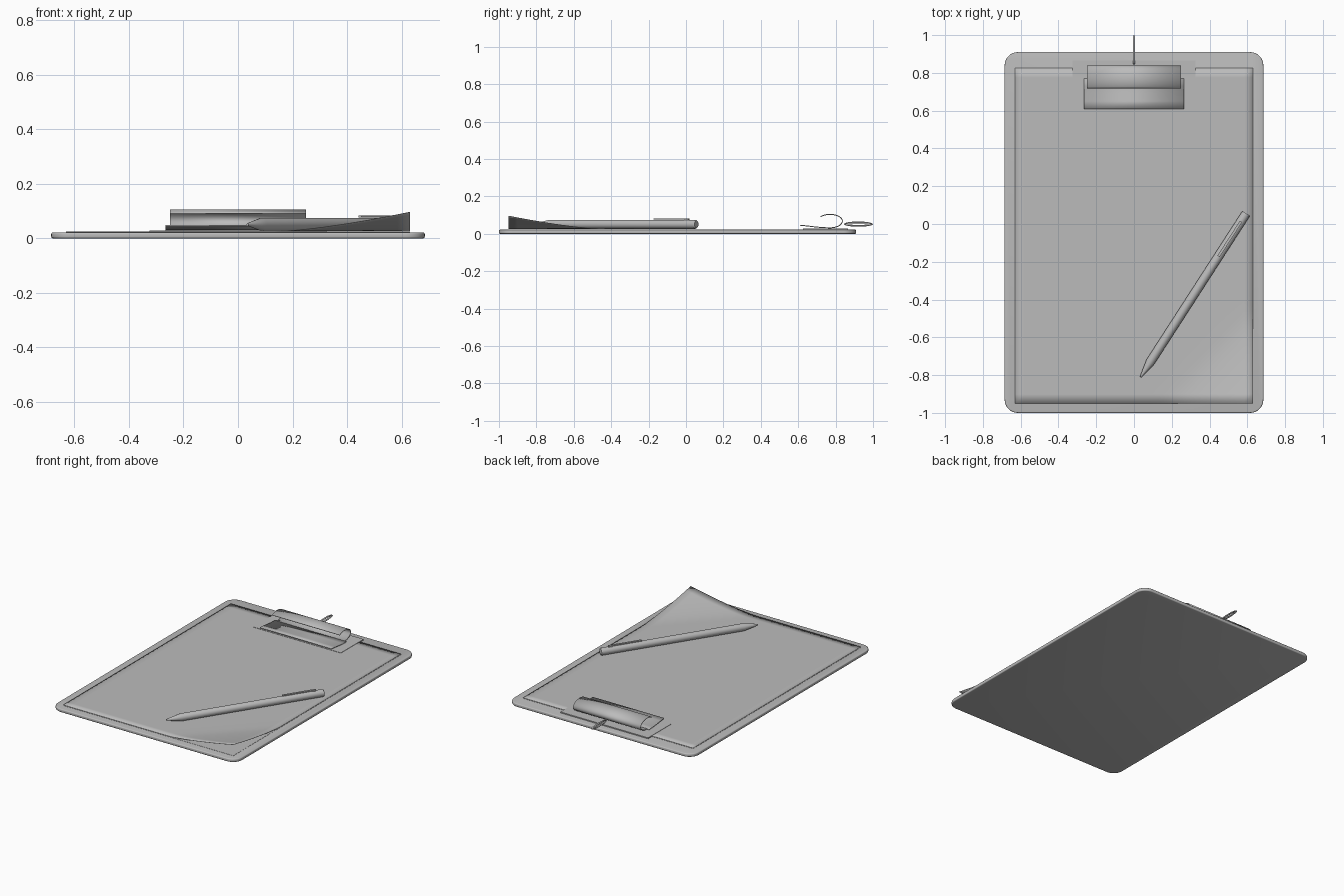
import bpy, bmesh, math
from mathutils import Matrix, Vector

if "Cube" in bpy.data.objects:
    bpy.data.objects.remove(bpy.data.objects["Cube"], do_unlink=True)

grey = bpy.data.materials.new("plain grey")
grey.use_nodes = True
GREY = (0.5, 0.5, 0.5, 1)
grey.diffuse_color = GREY
grey.node_tree.nodes["Principled BSDF"].inputs["Base Color"].default_value = GREY


def add(name, bm, angle=35):
    """Turn a bmesh into a smooth shaded object with sharp edges kept."""
    bmesh.ops.recalc_face_normals(bm, faces=bm.faces)
    mesh = bpy.data.meshes.new(name)
    bm.to_mesh(mesh)
    bm.free()
    mesh.materials.append(grey)
    obj = bpy.data.objects.new(name, mesh)
    bpy.context.collection.objects.link(obj)
    bpy.ops.object.select_all(action="DESELECT")
    obj.select_set(True)
    bpy.context.view_layer.objects.active = obj
    bpy.ops.object.shade_smooth_by_angle(angle=math.radians(angle))
    return obj


def box(bm, lo, hi):
    lo, hi = Vector(lo), Vector(hi)
    m = Matrix.Translation((lo + hi) / 2) @ Matrix.Diagonal((*(hi - lo), 1))
    return bmesh.ops.create_cube(bm, size=1, matrix=m)["verts"]


# Board with rounded corners and softened rim
bm = bmesh.new()
box(bm, (-0.685, -1, 0), (0.685, 0.91, 0.022))
corners = [e for e in bm.edges if abs(e.verts[0].co.z - e.verts[1].co.z) > 0.01]
bmesh.ops.bevel(bm, geom=corners, offset=0.07, segments=8, profile=0.5, affect="EDGES")
rim = [e for e in bm.edges if abs(e.verts[0].co.z - e.verts[1].co.z) < 0.001]
bmesh.ops.bevel(bm, geom=rim, offset=0.006, segments=3, profile=0.5, affect="EDGES")
add("board", bm)

# Lower sheet lies flat
bm = bmesh.new()
box(bm, (-0.63, -0.95, 0.0215), (0.63, 0.825, 0.0232))
add("lower_sheet", bm)

# Upper sheet lifts at its front left corner
bm = bmesh.new()
bmesh.ops.create_grid(bm, x_segments=28, y_segments=36, size=1)
for v in bm.verts:
    v.co = (v.co.x * 0.63, v.co.y * 0.8875 - 0.0625, 0.0255)
    lift = (v.co.x - 0.15) / 0.48 + (-0.45 - v.co.y) / 0.5 - 1
    v.co.z += 0.07 * max(lift, 0) ** 1.4
sheet = add("curled_sheet", bm)
solid = sheet.modifiers.new("thickness", "SOLIDIFY")
solid.thickness = 0.0015
solid.offset = -1

# Clip base plate
bm = bmesh.new()
box(bm, (-0.325, 0.625, 0.022), (0.325, 0.865, 0.029))
add("clip_plate", bm)


def strip(name, path, half, thick):
    """Sweep a side profile of (y, z) points across x as a thin sheet."""
    bm = bmesh.new()
    rows = [[bm.verts.new((s * half, y, z)) for s in (-1, 1)] for y, z in path]
    for a, b in zip(rows, rows[1:]):
        bm.faces.new((a[0], a[1], b[1], b[0]))
    obj = add(name, bm)
    mod = obj.modifiers.new("thickness", "SOLIDIFY")
    mod.thickness = thick
    mod.offset = 0


# Spring roll and the pressing flap in front of it
arc = [math.radians(-90 + 230 * i / 28) for i in range(29)]
strip("clip_roll", [(0.77 + 0.066 * math.cos(a), 0.068 + 0.036 * math.sin(a))
                    for a in arc], 0.25, 0.005)
strip("clip_flap", [(0.61, 0.046), (0.65, 0.042), (0.69, 0.037), (0.73, 0.033),
                    (0.77, 0.032)], 0.265, 0.005)

# Flattened wire loop for hanging
bm = bmesh.new()
rings = []
for i in range(32):
    a = math.tau * i / 32
    out = Vector((0, math.cos(a), math.sin(a)))
    mid = Vector((0, 0.922 + 0.072 * out.y, 0.052 + 0.009 * out.z))
    rings.append([bm.verts.new(mid + out * 0.005 * math.cos(b)
                               + Vector((0.006 * math.sin(b), 0, 0)))
                  for b in (math.tau * j / 8 for j in range(8))])
for i in range(32):
    for j in range(8):
        p, q = rings[i], rings[(i + 1) % 32]
        bm.faces.new((p[j], p[(j + 1) % 8], q[(j + 1) % 8], q[j]))
add("hanging_loop", bm, 80)

# Pen turned from a profile, then laid across the sheet
TIP, END = Vector((0.035, -0.81, 0.051)), Vector((0.594, 0.056, 0.051))
length = (END - TIP).length
aim = (END - TIP).normalized()
place = Matrix.Translation(TIP) @ aim.to_track_quat("X", "Z").to_matrix().to_4x4()
bm = bmesh.new()
profile = [(0, 0.004), (0.012, 0.007), (0.095, 0.024), (length - 0.006, 0.024),
           (length, 0.02)]
loops = [[bm.verts.new((x, r * math.cos(a), r * math.sin(a)))
          for a in (math.tau * k / 20 for k in range(20))] for x, r in profile]
for p, q in zip(loops, loops[1:]):
    for k in range(20):
        bm.faces.new((p[k], p[(k + 1) % 20], q[(k + 1) % 20], q[k]))
bm.faces.new(loops[0])
bm.faces.new(loops[-1])
bm.transform(place)
add("pen_body", bm, 30)

# Pocket clip along the top of the pen
bm = bmesh.new()
box(bm, (length - 0.27, -0.007, 0.026), (length - 0.05, 0.007, 0.032))
box(bm, (length - 0.075, -0.007, 0.02), (length - 0.05, 0.007, 0.028))
bm.transform(place)
add("pen_clip", bm)
